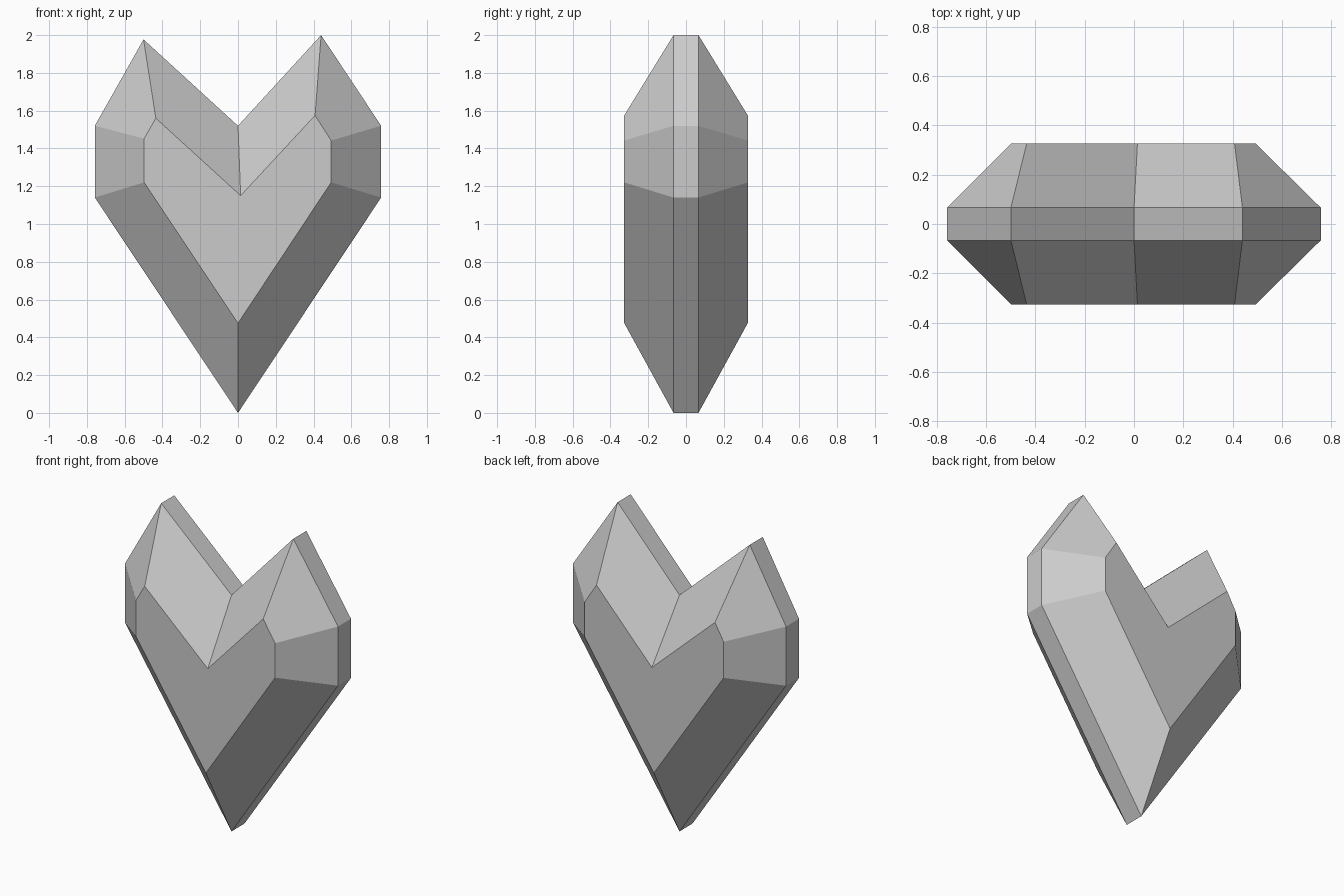
import bpy, bmesh

if "Cube" in bpy.data.objects:
    bpy.data.objects.remove(bpy.data.objects["Cube"])

# Heart outlines (x, z), counter-clockwise from the bottom tip
rim = [(0, 0), (0.758, 1.14), (0.758, 1.52), (0.44, 2.0),
       (0, 1.52), (-0.5, 1.977), (-0.758, 1.52), (-0.758, 1.14)]
face = [(0, 0.475), (0.493, 1.22), (0.493, 1.442), (0.408, 1.575),
        (0.014, 1.15), (-0.435, 1.56), (-0.497, 1.452), (-0.497, 1.22)]
RIM_Y, FACE_Y = 0.066, 0.327

bm = bmesh.new()


def ring(points, y):
    return [bm.verts.new((x, y, z)) for x, z in points]


# Rings from front to back: front face, narrow rim band, back face
rings = [ring(face, -FACE_Y), ring(rim, -RIM_Y), ring(rim, RIM_Y), ring(face, FACE_Y)]

# Bevelled facets and rim band
for a, b in zip(rings, rings[1:]):
    for i in range(len(a)):
        j = (i + 1) % len(a)
        bm.faces.new((a[i], b[i], b[j], a[j]))

# Flat heart-shaped caps
bm.faces.new(rings[0])
bm.faces.new(rings[-1][::-1])
bmesh.ops.recalc_face_normals(bm, faces=bm.faces)

mesh = bpy.data.meshes.new("faceted_heart")
bm.to_mesh(mesh)
bm.free()
bpy.context.collection.objects.link(bpy.data.objects.new("faceted_heart", mesh))
